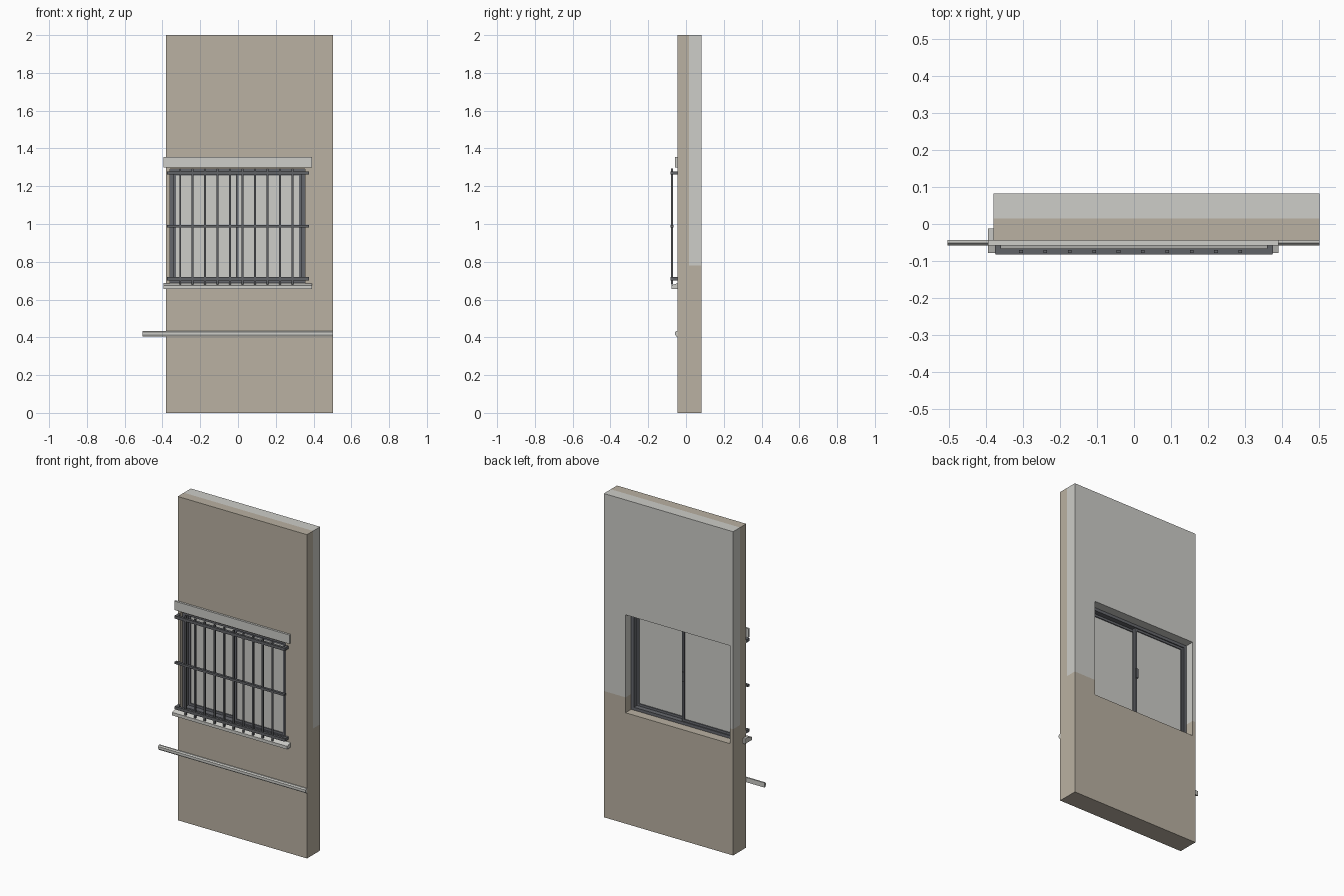
import bpy, bmesh
from mathutils import Vector

old = bpy.data.objects.get("Cube")
if old:
    bpy.data.objects.remove(old, do_unlink=True)


def material(name, r, g, b):
    m = bpy.data.materials.new(name)
    m.use_nodes = True
    m.diffuse_color = (r, g, b, 1)
    m.node_tree.nodes["Principled BSDF"].inputs["Base Color"].default_value = (r, g, b, 1)
    return m


beige = material("beige render", 0.49, 0.44, 0.36)
pale = material("pale grey", 0.61, 0.61, 0.58)
dark = material("dark grey frame", 0.13, 0.135, 0.15)
iron = material("iron grey", 0.12, 0.125, 0.135)


def finish(name, bm, *mats):
    bmesh.ops.recalc_face_normals(bm, faces=bm.faces)
    me = bpy.data.meshes.new(name)
    bm.to_mesh(me)
    bm.free()
    for m in mats:
        me.materials.append(m)
    ob = bpy.data.objects.new(name, me)
    bpy.context.collection.objects.link(ob)
    return ob


def add_box(bm, x0, x1, y0, y1, z0, z1):
    vs = bmesh.ops.create_cube(bm, size=1)["verts"]
    for v in vs:
        v.co = Vector((x0 if v.co.x < 0 else x1,
                       y0 if v.co.y < 0 else y1,
                       z0 if v.co.z < 0 else z1))


def box(name, mat, *size):
    bm = bmesh.new()
    add_box(bm, *size)
    return finish(name, bm, mat)


def ring(outer, inner, y0, y1):
    """Slab with a rectangular hole; rectangles are (x0, x1, z0, z1)."""
    bm = bmesh.new()
    loops = []
    for x0, x1, z0, z1 in (outer, inner):
        loops.append([bm.verts.new((x, y0, z)) for x, z in
                      ((x0, z0), (x1, z0), (x1, z1), (x0, z1))])
    a, b = loops
    faces = [bm.faces.new((a[i], a[i - 3], b[i - 3], b[i])) for i in range(4)]
    ext = bmesh.ops.extrude_face_region(bm, geom=faces, use_keep_orig=True)["geom"]
    for v in ext:
        if isinstance(v, bmesh.types.BMVert):
            v.co.y = y1
    return bm


def shrink(rect, t):
    return (rect[0] + t, rect[1] - t, rect[2] + t, rect[3] - t)


def extrusion(name, mat, x0, x1, profile):
    """Extrude a (y, z) profile along x."""
    bm = bmesh.new()
    f = bm.faces.new([bm.verts.new((x0, y, z)) for y, z in profile])
    ext = bmesh.ops.extrude_face_region(bm, geom=[f], use_keep_orig=True)["geom"]
    for v in ext:
        if isinstance(v, bmesh.types.BMVert):
            v.co.x = x1
    return finish(name, bm, mat)


# Wall with window opening; the upper inner layer is pale
opening = (-0.36, 0.355, 0.685, 1.29)
split_y, split_z = 0.015, 0.78
bm = ring((-0.38, 0.503, 0, 2), opening, -0.045, 0.083)
for co, no in (((0, split_y, 0), (0, 1, 0)), ((0, 0, split_z), (0, 0, 1))):
    bmesh.ops.bisect_plane(bm, geom=bm.verts[:] + bm.edges[:] + bm.faces[:],
                           plane_co=co, plane_no=no)
for f in bm.faces:
    c = f.calc_center_median()
    f.material_index = int(c.y > split_y + 0.001 and c.z > split_z)
finish("wall", bm, beige, pale)

# Fixed window frame
frame_inner = shrink(opening, 0.018)
finish("window_frame", ring(opening, frame_inner, -0.03, 0.028), dark)

# Two sliding sashes at different depths, each with a pane
x0, x1, z0, z1 = frame_inner
for side, rect, y in (("right", (x0, 0.011, z0, z1), 0.004),
                      ("left", (-0.011, x1, z0, z1), -0.02)):
    hole = shrink(rect, 0.014)
    finish(side + "_sash", ring(rect, hole, y, y + 0.018), dark)
    box(side + "_pane", pale, hole[0], hole[1], y + 0.006, y + 0.012, hole[2], hole[3])
box("sash_handle", dark, -0.006, 0.006, 0.022, 0.03, 0.95, 1.01)

# Lintel plate, sloping sill and wall moulding
box("lintel", pale, -0.395, 0.391, -0.058, -0.044, 1.30, 1.355)
extrusion("sill", pale, -0.395, 0.391,
          [(-0.078, 0.656), (-0.012, 0.656), (-0.012, 0.688), (-0.045, 0.686), (-0.078, 0.675)])
extrusion("wall_moulding", pale, -0.505, 0.503,
          [(-0.043, 0.405), (-0.043, 0.434), (-0.052, 0.434), (-0.058, 0.427),
           (-0.058, 0.414), (-0.052, 0.405)])

# Security grille: vertical bars
bm = bmesh.new()
for i in range(10):
    x = -0.306 + i * 0.066
    add_box(bm, x - 0.005, x + 0.005, -0.079, -0.070, 0.68, 1.293)
finish("grille_bars", bm, iron)

# Security grille: rails, with brackets back to the wall at top and bottom
for name, z in (("top", 1.27), ("middle", 0.988), ("bottom", 0.71)):
    h = 0.007 if name == "middle" else 0.009
    bm = bmesh.new()
    add_box(bm, -0.375, 0.375, -0.082, -0.067, z - h, z + h)
    if name != "middle":
        for s in (-1, 1):
            add_box(bm, *sorted((s * 0.36, s * 0.376)), -0.080, -0.044, z - h, z + h)
    finish(name + "_grille_rail", bm, iron)
